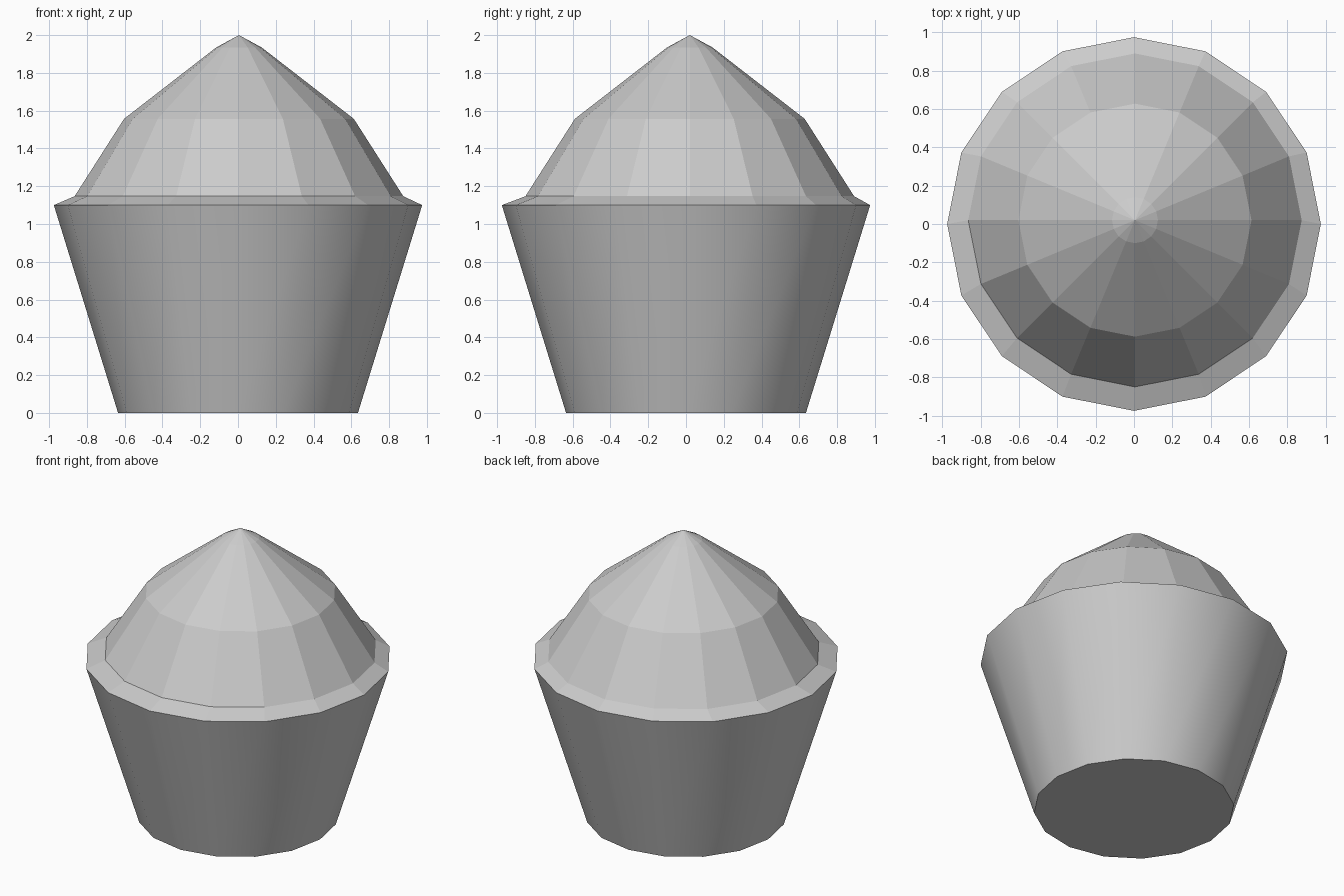
import bpy, bmesh
from math import cos, sin, radians, tau

if "Cube" in bpy.data.objects:
    bpy.data.objects.remove(bpy.data.objects["Cube"])

SIDES = 16


def lathe(name, rings, tip=None, base=False):
    """Skin a stack of (radius, z, x offset, y offset) rings, with optional tip and base cap."""
    bm = bmesh.new()
    loops = []
    for r, z, ox, oy in rings:
        loops.append([bm.verts.new((ox + r * cos(tau * i / SIDES),
                                    oy + r * sin(tau * i / SIDES), z))
                      for i in range(SIDES)])
    for low, high in zip(loops, loops[1:]):
        for i in range(SIDES):
            j = (i + 1) % SIDES
            bm.faces.new((low[i], low[j], high[j], high[i]))
    if tip:
        top = bm.verts.new(tip)
        for i in range(SIDES):
            bm.faces.new((loops[-1][i], loops[-1][(i + 1) % SIDES], top))
    if base:
        bm.faces.new(loops[0][::-1])
    mesh = bpy.data.meshes.new(name)
    bm.to_mesh(mesh)
    bm.free()
    obj = bpy.data.objects.new(name, mesh)
    bpy.context.collection.objects.link(obj)
    return obj


# Tapered wrapper with smooth sides and a closed bottom
wrapper = lathe("wrapper", [(0.635, 0, 0, 0), (0.975, 1.10, 0, 0)], base=True)
bpy.context.view_layer.objects.active = wrapper
wrapper.select_set(True)
bpy.ops.object.shade_smooth_by_angle(angle=radians(30))

# Faceted frosting, slightly off centre, rising from a sloped rim
DX, DY = 0.005, 0.02
lathe("frosting",
      [(0.975, 1.10, 0, 0), (0.87, 1.147, DX, DY),
       (0.608, 1.557, DX, DY), (0.12, 1.935, DX, DY)],
      tip=(DX, DY, 2.0))
